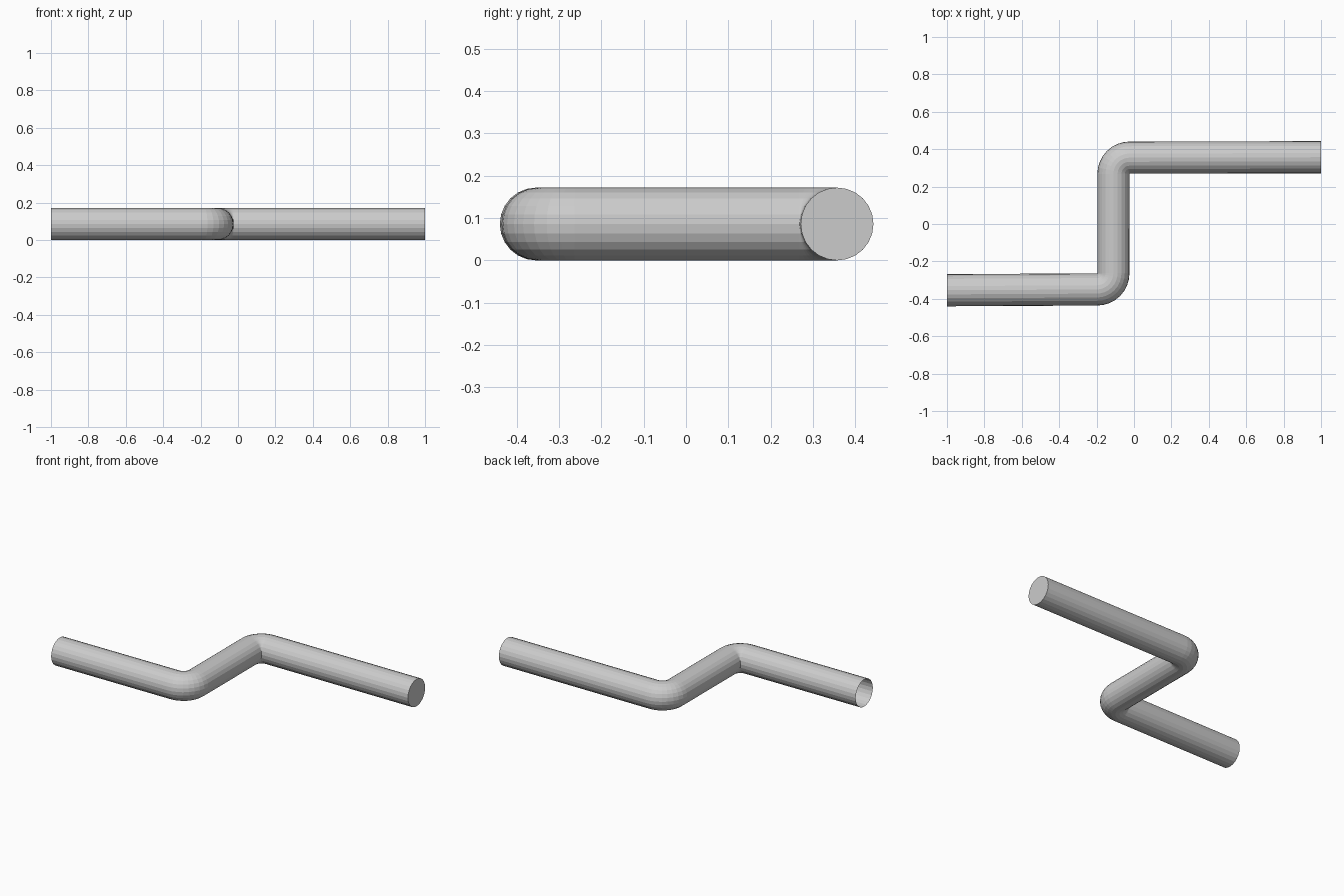
import bpy, bmesh
from math import sin, cos, pi

if "Cube" in bpy.data.objects:
    bpy.data.objects.remove(bpy.data.objects["Cube"])

R = 0.086       # pipe radius
SIDES = 24
STEPS = 8       # segments per bend


def bend(cx, cy, a0, a1):
    """Path stations round a tight elbow: centre point and ring direction."""
    out = []
    for i in range(STEPS + 1):
        a = a0 + (a1 - a0) * i / STEPS
        d = (cos(a), sin(a))
        s = 1 if a1 > a0 else -1
        out.append((cx + R * 1.01 * d[0], cy + R * 1.01 * d[1], s * d[0], s * d[1]))
    return out


# Stations along the Z-shaped centreline: x, y, and sideways direction
stations = [(-1, -0.354, 0, -1)]
stations += bend(-0.197, -0.263, -pi / 2, 0)
stations += bend(-0.023, 0.268, pi, pi / 2)
stations += [(1, 0.357, 0, -1)]

# Sweep the round section along the path
bm = bmesh.new()
rings = []
for x, y, nx, ny in stations:
    ring = []
    for k in range(SIDES):
        t = 2 * pi * k / SIDES
        ring.append(bm.verts.new((x + nx * R * cos(t), y + ny * R * cos(t), R + R * sin(t))))
    rings.append(ring)
for a, b in zip(rings, rings[1:]):
    for k in range(SIDES):
        j = (k + 1) % SIDES
        bm.faces.new((a[k], b[k], b[j], a[j]))

# Closed at the right end, open at the left
bm.faces.new(rings[-1])
bmesh.ops.recalc_face_normals(bm, faces=bm.faces)

mesh = bpy.data.meshes.new("bent_pipe")
bm.to_mesh(mesh)
bm.free()
pipe = bpy.data.objects.new("bent_pipe", mesh)
bpy.context.collection.objects.link(pipe)
